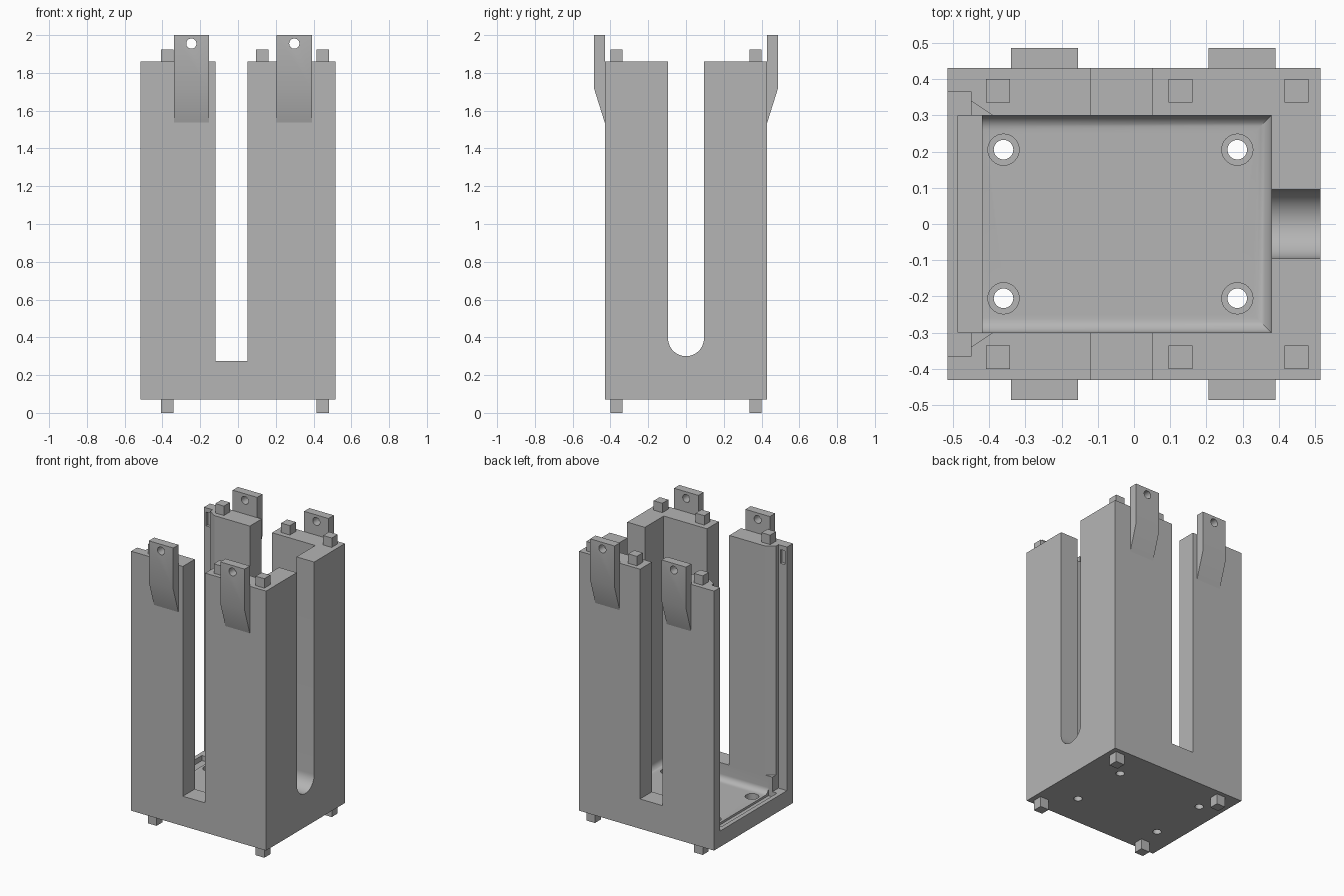
import bpy, bmesh, math
from mathutils import Matrix, Vector

cube = bpy.data.objects.get("Cube")
if cube:
    bpy.data.objects.remove(cube, do_unlink=True)

grey = bpy.data.materials.new("plain_grey")
grey.use_nodes = True
color = (0.46, 0.46, 0.46, 1)
grey.diffuse_color = color
grey.node_tree.nodes["Principled BSDF"].inputs["Base Color"].default_value = color


def make(name, bm):
    bmesh.ops.recalc_face_normals(bm, faces=bm.faces)
    me = bpy.data.meshes.new(name)
    bm.to_mesh(me)
    bm.free()
    me.materials.append(grey)
    ob = bpy.data.objects.new(name, me)
    bpy.context.collection.objects.link(ob)
    return ob


def prism(name, pts, lo, hi, axis="z"):
    """Extrude a 2D outline along an axis."""
    place = {"x": lambda a, b, h: (h, a, b),
             "y": lambda a, b, h: (a, h, b),
             "z": lambda a, b, h: (a, b, h)}[axis]
    bm = bmesh.new()
    face = bm.faces.new([bm.verts.new(place(a, b, lo)) for a, b in pts])
    new = bmesh.ops.extrude_face_region(bm, geom=[face])["geom"]
    verts = [g for g in new if isinstance(g, bmesh.types.BMVert)]
    bmesh.ops.translate(bm, verts=verts, vec=Vector(place(0, 0, hi - lo)))
    return make(name, bm)


def box(name, x0, x1, y0, y1, z0, z1):
    return prism(name, [(x0, y0), (x1, y0), (x1, y1), (x0, y1)], z0, z1)


def disc(cx, cy, r, n=32):
    return [(cx + r * math.cos(2 * math.pi * i / n),
             cy + r * math.sin(2 * math.pi * i / n)) for i in range(n)]


def cut(ob, cutter):
    mod = ob.modifiers.new("cut", "BOOLEAN")
    mod.operation = "DIFFERENCE"
    mod.solver = "EXACT"
    mod.object = cutter
    cutter.hide_render = True
    bpy.context.view_layer.objects.active = ob
    bpy.ops.object.modifier_apply(modifier=mod.name)
    bpy.data.objects.remove(cutter, do_unlink=True)


def smooth(ob):
    bpy.ops.object.select_all(action="DESELECT")
    ob.select_set(True)
    bpy.context.view_layer.objects.active = ob
    bpy.ops.object.shade_smooth_by_angle(angle=math.radians(30))


BOTTOM, TOP, FLOOR = 0.07, 1.86, 0.16
body = box("housing", -0.515, 0.515, -0.43, 0.43, BOTTOM, TOP)

# Main pocket with filleted floor edges
bm = bmesh.new()
bmesh.ops.create_cube(bm, size=1, matrix=Matrix.Translation((-0.02, 0, FLOOR + 1))
                      @ Matrix.Diagonal((0.8, 0.6, 2, 1)))
low = [e for e in bm.edges
       if all(v.co.z < 1 for v in e.verts) and any(v.co.x > 0 for v in e.verts)]
bmesh.ops.bevel(bm, geom=low, offset=0.04, segments=6, profile=0.5, affect="EDGES")
cut(body, make("pocket_cutter", bm))

# Open side: rebate for a sliding panel with chamfered inner corners
half = [(-0.6, 0.365), (-0.45, 0.365), (-0.45, 0.34), (-0.39, 0.30)]
cut(body, prism("opening_cutter", half + [(x, -y) for x, y in reversed(half)], 0.28, 2.1))
cut(body, box("rebate_cutter", -0.6, -0.45, -0.365, 0.365, 0.18, 0.4))
cut(body, box("groove_cutter", -0.485, -0.42, -0.30, 0.30, 0.145, 0.4))

# Snap notches near the top of the rebate
for s in (-1, 1):
    y0, y1 = sorted((s * 0.35, s * 0.385))
    cut(body, box("notch_cutter", -0.50, -0.465, y0, y1, 1.735, 1.83))

# Tall square slot through front and back walls
cut(body, box("square_slot_cutter", -0.12, 0.05, -0.6, 0.6, 0.275, 2.1))

# Round-bottomed slot in the closed side wall
R = 0.095
arc = [(R * math.cos(math.pi + math.pi * i / 24),
        0.30 + R + R * math.sin(math.pi + math.pi * i / 24)) for i in range(25)]
cut(body, prism("round_slot_cutter", arc + [(R, 2.1), (-R, 2.1)], 0.3, 0.6, "x"))

# Counterbored floor holes
for x in (-0.36, 0.285):
    for y in (-0.205, 0.205):
        cut(body, prism("counterbore_cutter", disc(x, y, 0.043), 0.12, 0.3))
        cut(body, prism("hole_cutter", disc(x, y, 0.027), 0, 0.3))
smooth(body)

# Locating pegs above and below
for s, side in ((-1, "front"), (1, "back")):
    y0, y1 = sorted((s * 0.335, s * 0.40))
    for i, x in enumerate((-0.375, 0.128, 0.448)):
        box(f"top_peg_{side}_{i + 1}", x - 0.033, x + 0.033, y0, y1, TOP, 1.925)
        if i != 1:
            box(f"foot_{side}_{i + 1}", x - 0.033, x + 0.033, y0, y1, 0, BOTTOM)

    # Drilled clip tabs with tapered roots
    outline = [(s * 0.428, 1.53), (s * 0.486, 1.715), (s * 0.486, 2), (s * 0.428, 2)]
    for i, x in enumerate((-0.247, 0.298)):
        tab = prism(f"clip_tab_{side}_{i + 1}", outline, x - 0.093, x + 0.093, "x")
        cut(tab, prism("tab_hole_cutter", disc(x, 1.955, 0.027), -0.6, 0.6, "y"))
        smooth(tab)
